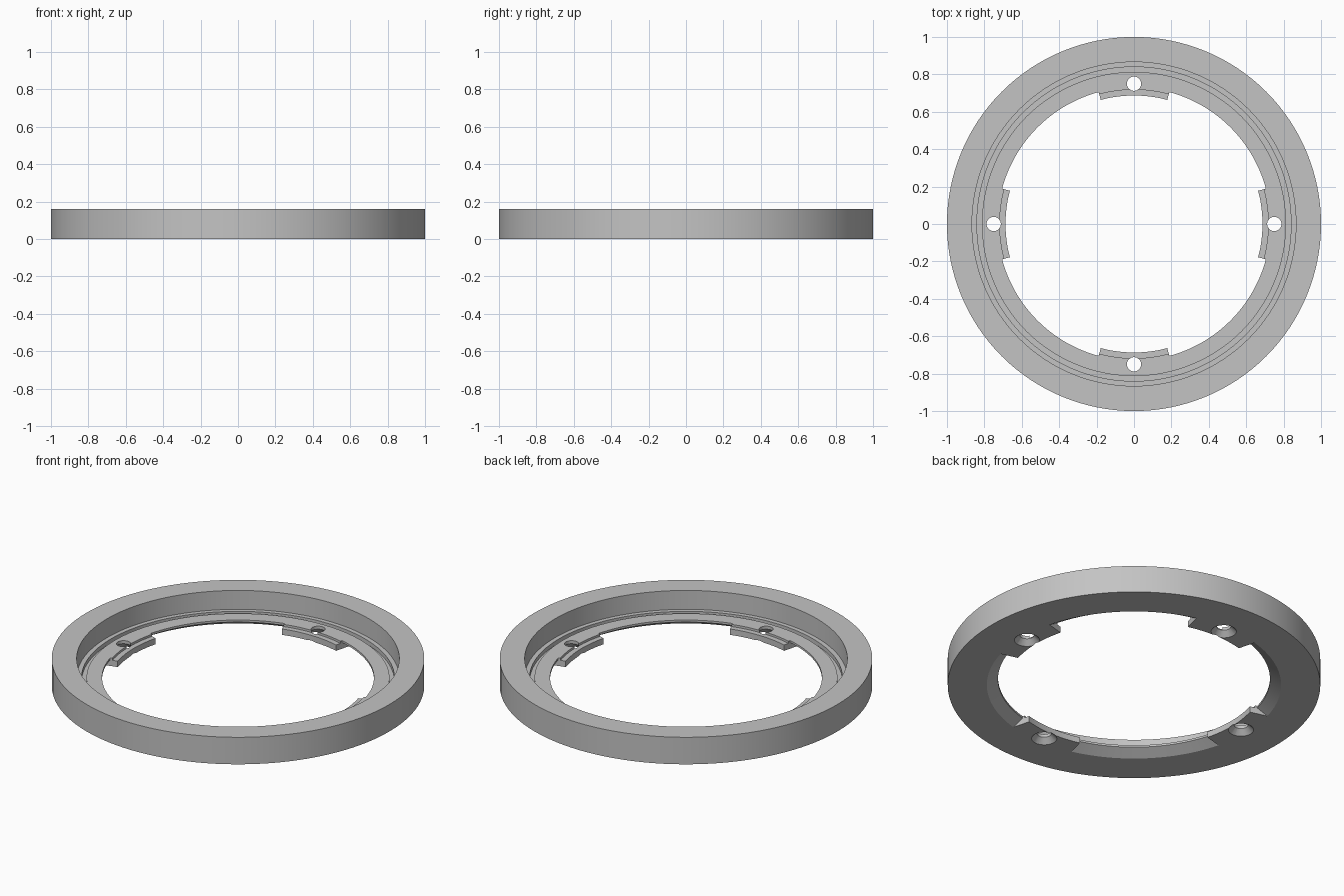
import bpy, bmesh, math
from mathutils import Matrix

if "Cube" in bpy.data.objects:
    bpy.data.objects.remove(bpy.data.objects["Cube"])

grey = bpy.data.materials.new("plain grey")
grey.diffuse_color = (0.55, 0.55, 0.55, 1)
grey.use_nodes = True
grey.node_tree.nodes["Principled BSDF"].inputs["Base Color"].default_value = grey.diffuse_color


def finish(name, bm):
    bmesh.ops.recalc_face_normals(bm, faces=bm.faces)
    mesh = bpy.data.meshes.new(name)
    bm.to_mesh(mesh)
    bm.free()
    mesh.materials.append(grey)
    obj = bpy.data.objects.new(name, mesh)
    bpy.context.collection.objects.link(obj)
    return obj


def sweep(name, profile, start, end, steps):
    """Turn a closed (radius, z) profile around z, full circle or capped arc."""
    full = abs(end - start) > 359.9
    bm = bmesh.new()
    rings = []
    for i in range(steps if full else steps + 1):
        a = math.radians(start + (end - start) * i / steps)
        rings.append([bm.verts.new((r * math.cos(a), r * math.sin(a), z))
                      for r, z in profile])
    n = len(profile)
    for i in range(steps):
        p, q = rings[i], rings[(i + 1) % len(rings)]
        for j in range(n):
            k = (j + 1) % n
            bm.faces.new((p[j], p[k], q[k], q[j]))
    if not full:
        bm.faces.new(rings[0])
        bm.faces.new(rings[-1])
    return finish(name, bm)


def cone(name, r1, r2, z1, z2, x, y):
    bm = bmesh.new()
    bmesh.ops.create_cone(bm, cap_ends=True, segments=32, radius1=r1, radius2=r2,
                          depth=z2 - z1,
                          matrix=Matrix.Translation((x, y, (z1 + z2) / 2)))
    return finish(name, bm)


def boolean(target, tool, operation):
    mod = target.modifiers.new(operation, 'BOOLEAN')
    mod.operation = operation
    mod.solver = 'EXACT'
    mod.object = tool
    bpy.context.view_layer.objects.active = target
    bpy.ops.object.modifier_apply(modifier=mod.name)
    bpy.data.objects.remove(tool)


# Main ring: tall rim, grooved floor, chamfered underside
FLOOR, LIP = 0.048, 0.036
ring = sweep("mounting_ring", [
    (1.0, 0), (1.0, 0.16), (0.866, 0.16), (0.866, FLOOR), (0.84, FLOOR),
    (0.84, 0.024), (0.813, 0.024), (0.813, FLOOR), (0.73, FLOOR),
    (0.73, LIP), (0.79, 0)], 0, 360, 128)

# Four screw tabs with a stepped top and countersunk holes
for i in range(4):
    mid = 90 * i
    tab = sweep("screw_tab", [
        (0.687, 0), (0.80, 0), (0.80, 0.02), (0.76, FLOOR), (0.718, FLOOR),
        (0.718, 0.035), (0.687, 0.035)], mid - 15, mid + 15, 12)
    boolean(ring, tab, 'UNION')
for i in range(4):
    a = math.radians(90 * i)
    x, y = 0.75 * math.cos(a), 0.75 * math.sin(a)
    boolean(ring, cone("hole_cutter", 0.038, 0.038, -0.05, 0.1, x, y), 'DIFFERENCE')
    boolean(ring, cone("countersink_cutter", 0.078, 0.036, -0.01, 0.032, x, y), 'DIFFERENCE')

# Smooth round walls, crisp edges
bpy.ops.object.select_all(action='DESELECT')
ring.select_set(True)
bpy.context.view_layer.objects.active = ring
bpy.ops.object.shade_smooth_by_angle(angle=math.radians(28))
